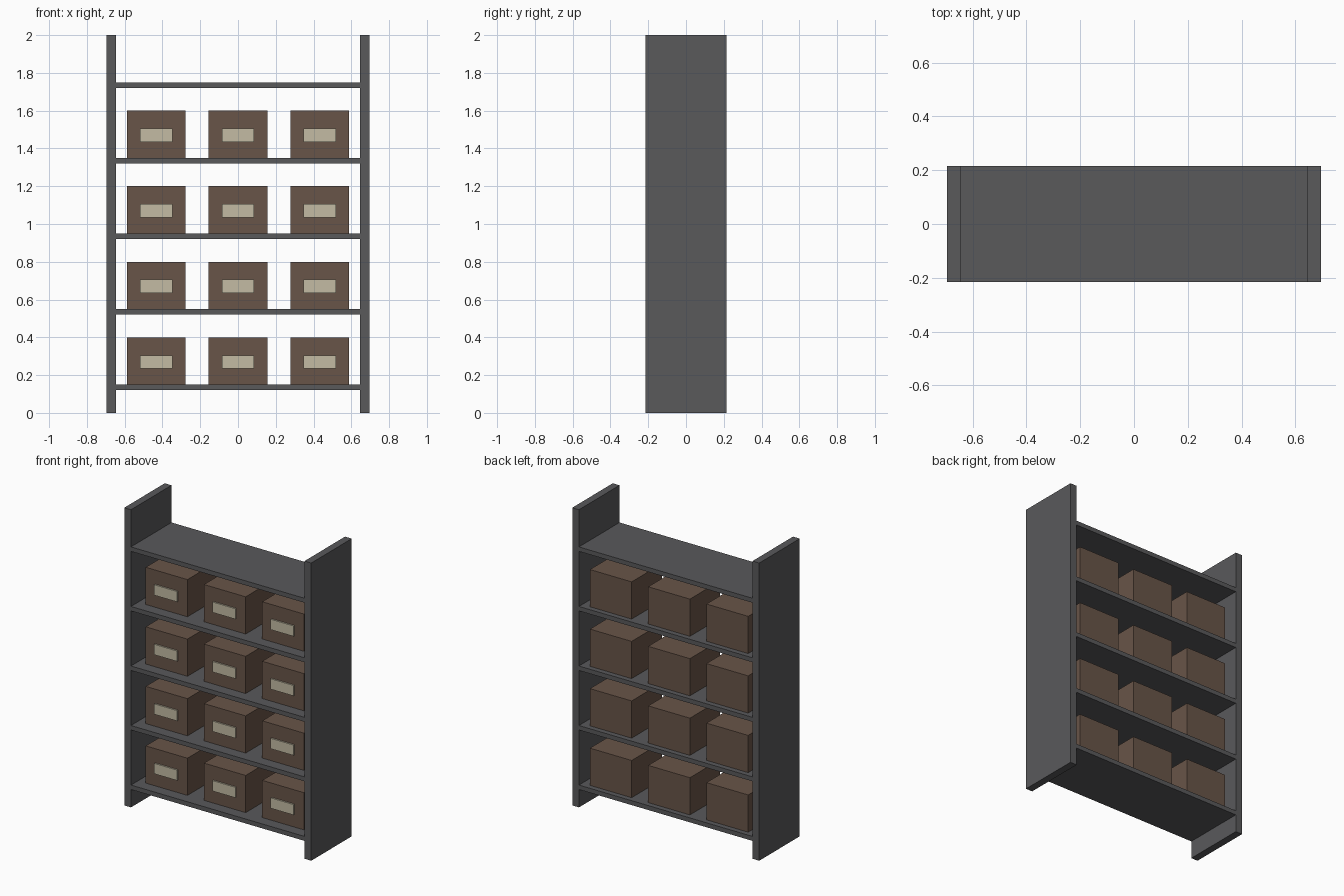
import bpy

if "Cube" in bpy.data.objects:
    bpy.data.objects.remove(bpy.data.objects["Cube"])


def material(name, color):
    m = bpy.data.materials.new(name)
    m.diffuse_color = (*color, 1)
    m.use_nodes = True
    m.node_tree.nodes["Principled BSDF"].inputs["Base Color"].default_value = m.diffuse_color
    return m


def box(name, lo, hi, mat):
    """Axis-aligned box between two corners."""
    bpy.ops.mesh.primitive_cube_add(size=1, location=[(a + b) / 2 for a, b in zip(lo, hi)])
    ob = bpy.context.object
    ob.name = name
    ob.scale = [b - a for a, b in zip(lo, hi)]
    bpy.ops.object.transform_apply(location=False, rotation=False, scale=True)
    ob.data.materials.append(mat)
    return ob


metal = material("dark_metal", (0.10, 0.10, 0.105))
card = material("brown_card", (0.14, 0.09, 0.065))
paper = material("label_paper", (0.55, 0.50, 0.37))

D = 0.215           # half depth of the rack
INNER, OUTER = 0.645, 0.695

# Side panels
for side, x in (("left", -OUTER), ("right", INNER)):
    box(f"{side}_panel", (x, -D, 0), (x + OUTER - INNER, D, 2), metal)

# Shelves; all but the top one carry three labelled boxes
for i in range(5):
    top = 0.15 + 0.4 * i
    box(f"shelf_{i}", (-INNER, -D, top - 0.03), (INNER, D, top), metal)
    if i == 4:
        continue
    for j in range(3):
        x = (j - 1) * 0.433
        box(f"storage_box_{i}_{j}", (x - 0.155, -0.14, top), (x + 0.155, 0.18, top + 0.25), card)
        box(f"box_label_{i}_{j}", (x - 0.085, -0.15, top + 0.085), (x + 0.085, -0.14, top + 0.155), paper)
